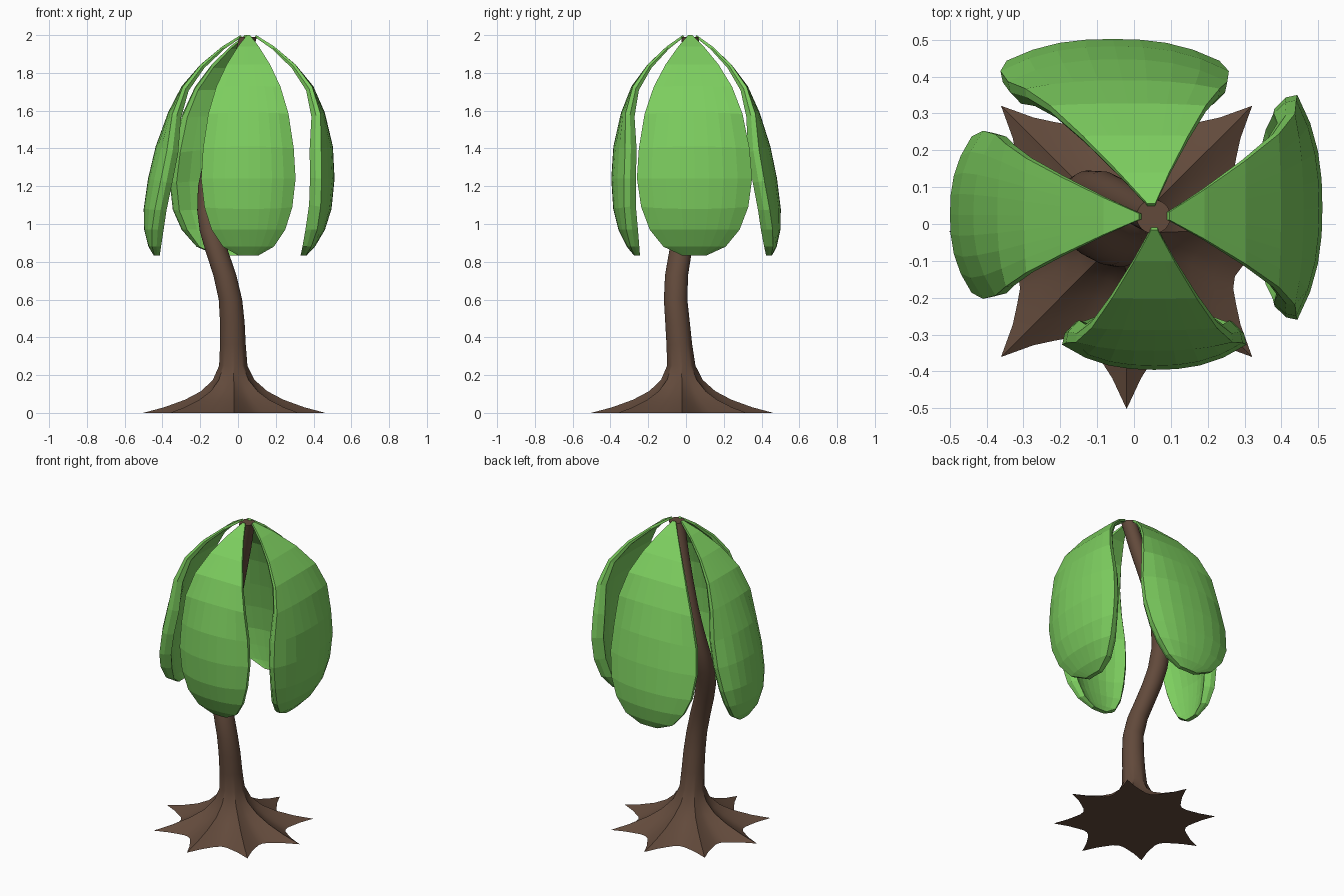
import bpy, bmesh, math
from mathutils import Vector

if "Cube" in bpy.data.objects:
    bpy.data.objects.remove(bpy.data.objects["Cube"])


def material(name, rgb):
    m = bpy.data.materials.new(name)
    m.diffuse_color = (*rgb, 1)
    m.use_nodes = True
    m.node_tree.nodes["Principled BSDF"].inputs["Base Color"].default_value = m.diffuse_color
    return m


green = material("leaf_green", (0.205, 0.62, 0.115))
brown = material("bark_brown", (0.122, 0.068, 0.044))


def loft(name, rings, mat, smooth_angle):
    """Skin a list of closed rings and cap both ends."""
    bm = bmesh.new()
    loops = [[bm.verts.new(p) for p in ring] for ring in rings]
    n = len(loops[0])
    for a, b in zip(loops, loops[1:]):
        for i in range(n):
            j = (i + 1) % n
            bm.faces.new((a[i], a[j], b[j], b[i]))
    bm.faces.new(loops[0][::-1])
    bm.faces.new(loops[-1])
    bmesh.ops.recalc_face_normals(bm, faces=bm.faces)
    me = bpy.data.meshes.new(name)
    bm.to_mesh(me)
    bm.free()
    me.materials.append(mat)
    ob = bpy.data.objects.new(name, me)
    bpy.context.collection.objects.link(ob)
    if smooth_angle:
        bpy.ops.object.select_all(action='DESELECT')
        ob.select_set(True)
        bpy.context.view_layer.objects.active = ob
        bpy.ops.object.shade_smooth_by_angle(angle=math.radians(smooth_angle))
    return ob


# Trunk with eight flared roots: (x, y, z, ridge radius, valley radius)
SECTIONS = [
    (-.02, -.02, 0, .482, .318), (-.02, -.02, .03, .37, .26),
    (-.02, -.02, .07, .26, .195), (-.02, -.02, .115, .175, .14),
    (-.023, -.022, .175, .11, .098), (-.025, -.025, .25, .075, .072),
    (-.027, -.035, .36, .068, .068), (-.03, -.045, .48, .065, .065),
    (-.04, -.055, .6, .062, .062), (-.07, -.05, .73, .061, .061),
    (-.11, -.03, .85, .06, .06), (-.142, -.005, .96, .06, .06),
    (-.158, .03, 1.07, .058, .058), (-.155, .068, 1.2, .057, .057),
    (-.125, .09, 1.35, .055, .055), (-.085, .09, 1.5, .053, .053),
    (-.04, .07, 1.65, .05, .05), (.005, .047, 1.8, .048, .048),
    (.053, .02, 1.99, .046, .046),
]
LOBE = (1, .5, .24, .06, 0, .06, .24, .5)
trunk_rings = []
for x, y, z, ridge, valley in SECTIONS:
    ring = []
    for i in range(64):
        a = math.tau * i / 64
        r = valley + (ridge - valley) * LOBE[i % 8]
        ring.append((x + r * math.cos(a), y + r * math.sin(a), z))
    trunk_rings.append(ring)
loft("trunk", trunk_rings, brown, 35)

# Leaf spine and outline: (reach, height, width fraction)
SPINE = [
    (.036, 2.0, .035), (.12, 1.94, .22), (.22, 1.845, .46), (.307, 1.73, .68),
    (.37, 1.59, .85), (.427, 1.41, .96), (.462, 1.24, 1.0), (.482, 1.08, .93),
    (.48, .97, .78), (.46, .88, .54), (.435, .832, .2),
]
CROWN = Vector((.055, .02, 0))
COLS = 8


def leaf(name, direction, half, shift, scale, tuck):
    d = Vector((*direction, 0))
    s = Vector((-d.y, d.x, 0))
    up = Vector((0, 0, 1))
    pts = []
    for r, z, w in SPINE:
        fall = (2 - z) / 1.17
        pts.append((r * scale - tuck * fall ** 2.3, z, w, fall, shift * r / .46))
    rings = []
    for k, (r, z, w, fall, side) in enumerate(pts):
        a, b = pts[max(k - 1, 0)], pts[min(k + 1, len(pts) - 1)]
        t = Vector((b[0] - a[0], b[1] - a[1])).normalized()
        inward = -d if k >= 8 else d * t.y - up * t.x
        thick = (.012 + .050 * min(1, fall * 2.2)) * (1, .75, .45)[max(0, k - 8)]
        droop = .068 * min(1, fall / .5) ** 2 * w * w
        outer, inner = [], []
        for c in range(COLS + 1):
            u = 2 * c / COLS - 1
            p = CROWN + d * r + up * z + s * (u * half * w + side)
            p += inward * (droop * abs(u) ** 2.5)
            outer.append(p)
            inner.append(p + inward * thick - s * (u * thick * .6 * w))
        # rounded rim between the outer and inner skins
        bulge = s * (.012 * w)
        rim_r = (outer[-1] + inner[-1]) / 2 + bulge
        rim_l = (outer[0] + inner[0]) / 2 - bulge
        rings.append(outer + [rim_r] + inner[::-1] + [rim_l])
    loft(name, rings, green, 0)


# Four drooping leaves: direction, half width, sideways drift, reach, tuck
leaf("right_leaf", (1, 0), .305, .025, 1.14, .19)
leaf("back_leaf", (0, 1), .31, .107, 1.0, 0)
leaf("left_leaf", (-1, 0), .228, -.005, 1.15, 0)
leaf("front_leaf", (0, -1), .25, 0, 1.02, .15)
